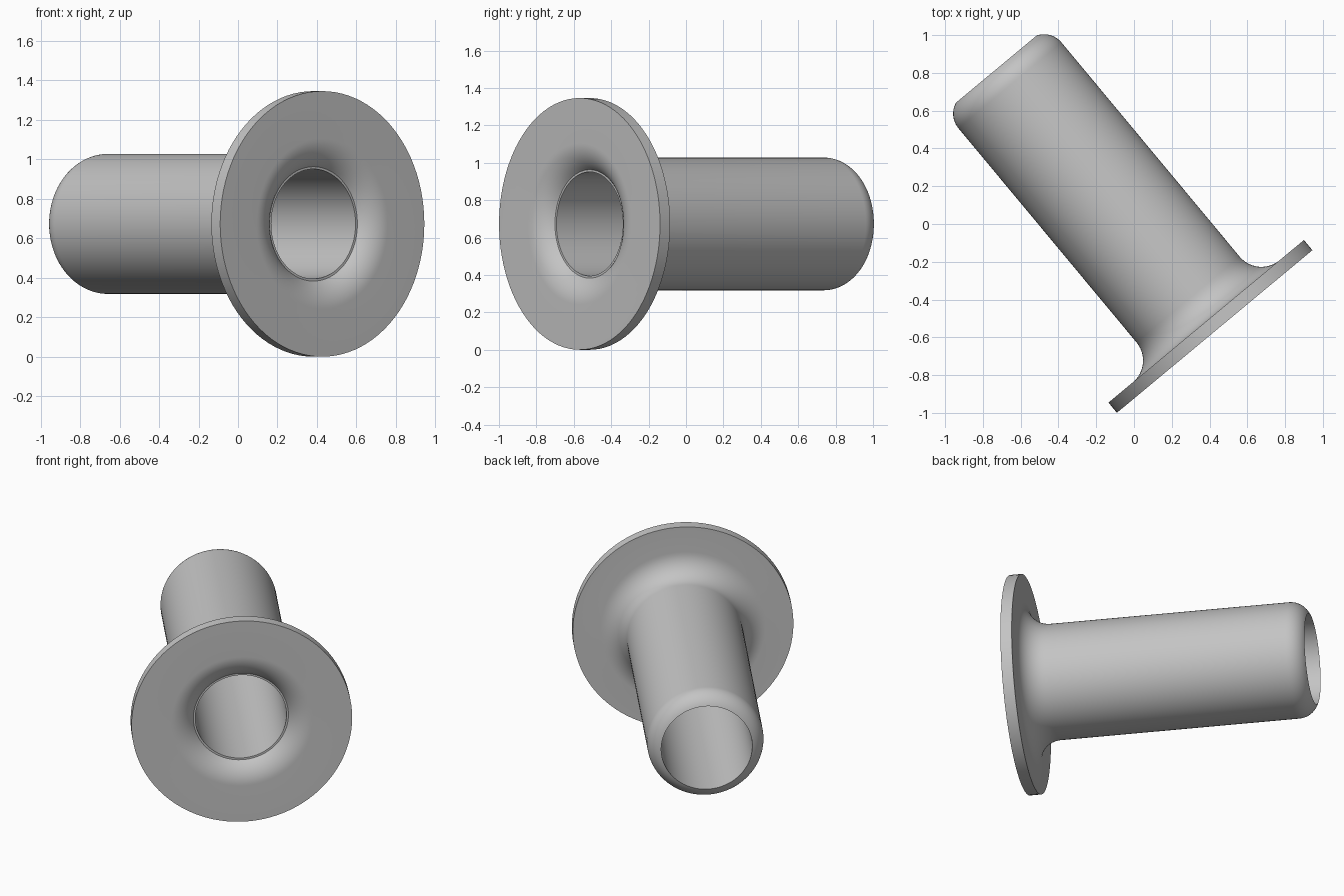
import bpy
import bmesh
from math import radians, pi, sin, cos, acos
from mathutils import Matrix, Vector

old = bpy.data.objects.get("Cube")
if old:
    bpy.data.objects.remove(old, do_unlink=True)

# Main sizes, measured along the sleeve axis from the flange's outer face
FLANGE_R, FLANGE_T = 0.673, 0.07
TUBE_R, BORE_R, LENGTH = 0.355, 0.278, 1.815
FILLET, FLARE, ROUND = 0.15, 0.18, 0.12
SEGMENTS = 96


def arc(center, radius, start, end, steps=12):
    """Points (radius from axis, distance along axis) on a circular arc."""
    return [(center[0] + radius * cos(start + (end - start) * i / steps),
             center[1] + radius * sin(start + (end - start) * i / steps))
            for i in range(steps + 1)]


# Closed cross-section: bore, flared mouth, flange, fillet, tube, rounded end
mouth_angle = acos(1 - FLANGE_T / FLARE)
mouth_r = BORE_R + 0.012
flare_center = (mouth_r + FLARE * sin(mouth_angle), FLARE)
profile = [(BORE_R, FLANGE_T)]
profile += arc(flare_center, FLARE, 1.5 * pi - mouth_angle, 1.5 * pi)
profile += [(FLANGE_R, 0), (FLANGE_R, FLANGE_T)]
profile += arc((TUBE_R + FILLET, FLANGE_T + FILLET), FILLET, 1.5 * pi, pi)
end_center = (TUBE_R - ROUND, LENGTH - ROUND)
profile += arc(end_center, ROUND, 0, acos((BORE_R - end_center[0]) / ROUND))

# Sleeve turned around its axis
bm = bmesh.new()
verts = [bm.verts.new((r, 0, a)) for r, a in profile]
edges = [bm.edges.new((v, verts[(i + 1) % len(verts)])) for i, v in enumerate(verts)]
bmesh.ops.spin(bm, geom=verts + edges, cent=(0, 0, 0), axis=(0, 0, 1),
               angle=2 * pi, steps=SEGMENTS, use_duplicate=False)
bmesh.ops.remove_doubles(bm, verts=bm.verts, dist=0.0001)
bmesh.ops.recalc_face_normals(bm, faces=bm.faces)

# Lay the axis level and swing it toward the back right
place = (Matrix.Translation(Vector((0.427, -0.569, FLANGE_R)))
         @ Matrix.Rotation(radians(39.75), 4, 'Z')
         @ Matrix.Rotation(radians(-90), 4, 'X'))
bmesh.ops.transform(bm, matrix=place, verts=bm.verts)

mesh = bpy.data.meshes.new("flanged_sleeve")
bm.to_mesh(mesh)
bm.free()
sleeve = bpy.data.objects.new("flanged_sleeve", mesh)
bpy.context.collection.objects.link(sleeve)

# Plain grey metal
grey = bpy.data.materials.new("plain_grey")
grey.use_nodes = True
colour = (0.55, 0.55, 0.55, 1)
grey.diffuse_color = colour
grey.node_tree.nodes["Principled BSDF"].inputs["Base Color"].default_value = colour
mesh.materials.append(grey)

# Smooth curved walls, crisp rims
bpy.ops.object.select_all(action='DESELECT')
sleeve.select_set(True)
bpy.context.view_layer.objects.active = sleeve
bpy.ops.object.shade_smooth_by_angle(angle=radians(30))
